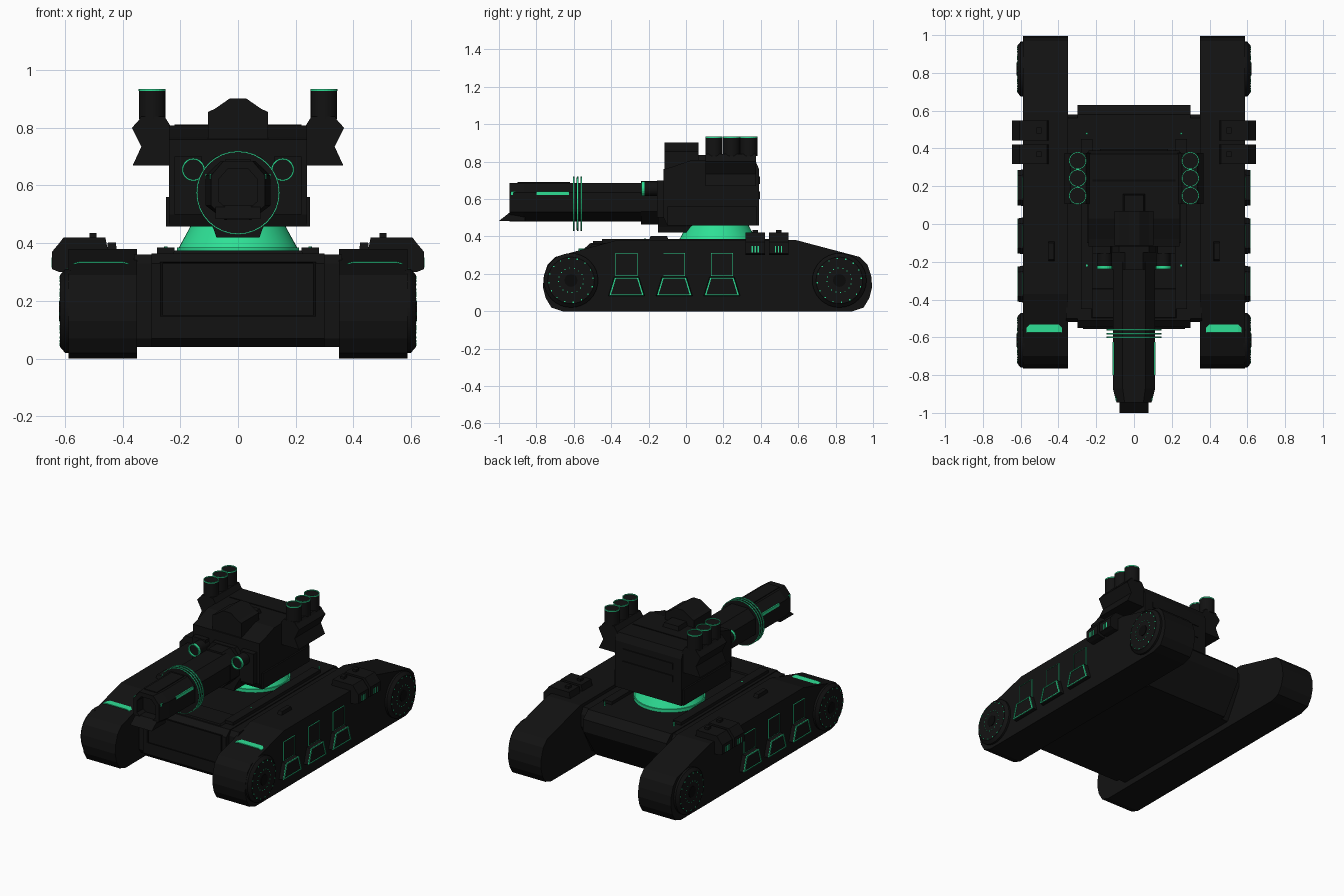
import bpy, bmesh, math
from mathutils import Vector

if "Cube" in bpy.data.objects:
    bpy.data.objects.remove(bpy.data.objects["Cube"])


def material(name, rgb):
    m = bpy.data.materials.new(name)
    m.diffuse_color = (*rgb, 1)
    m.use_nodes = True
    m.node_tree.nodes["Principled BSDF"].inputs["Base Color"].default_value = m.diffuse_color
    return m


BLACK = material("matte black", (0.006, 0.006, 0.006))
DARK = material("panel black", (0.003, 0.003, 0.003))
GREEN = material("glow green", (0.027, 0.74, 0.30))


def place(axis, a, b, t):
    return {'x': (t, a, b), 'y': (a, t, b), 'z': (a, b, t)}[axis]


def finish(name, bm, mat, mirror, smooth):
    bmesh.ops.recalc_face_normals(bm, faces=bm.faces)
    me = bpy.data.meshes.new(name)
    bm.to_mesh(me)
    bm.free()
    me.materials.append(mat)
    ob = bpy.data.objects.new(name, me)
    bpy.context.collection.objects.link(ob)
    if mirror:
        ob.modifiers.new("mirror", 'MIRROR')
    if smooth:
        bpy.ops.object.select_all(action='DESELECT')
        ob.select_set(True)
        bpy.context.view_layer.objects.active = ob
        bpy.ops.object.shade_smooth_by_angle(angle=math.radians(35))
    return ob


def scaled(pts, s):
    cx = (min(p[0] for p in pts) + max(p[0] for p in pts)) / 2
    cy = (min(p[1] for p in pts) + max(p[1] for p in pts)) / 2
    return [(cx + (x - cx) * s, cy + (y - cy) * s) for x, y in pts]


def bridge(bm, a, b):
    for i in range(len(a)):
        j = (i + 1) % len(a)
        bm.faces.new((a[i], a[j], b[j], b[i]))


def loft(name, sections, axis, mat=BLACK, mirror=False, smooth=False):
    """Join (position, profile) sections with equal point counts, capped."""
    bm = bmesh.new()
    loops = [[bm.verts.new(place(axis, a, b, t)) for a, b in pts] for t, pts in sections]
    for a, b in zip(loops, loops[1:]):
        bridge(bm, a, b)
    bm.faces.new(loops[0])
    bm.faces.new(loops[-1])
    return finish(name, bm, mat, mirror, smooth)


def prism(name, pts, axis, lo, hi, mat=BLACK, mirror=False, end=1, smooth=False):
    return loft(name, [(lo, pts), (hi, scaled(pts, end))], axis, mat, mirror, smooth)


def frame(name, pts, inner, axis, lo, hi, mat=GREEN, mirror=False):
    """Flat outline: a profile with a smaller copy cut out."""
    bm = bmesh.new()
    L = [[bm.verts.new(place(axis, a, b, t)) for a, b in p]
         for t, p in ((lo, pts), (hi, pts), (hi, scaled(pts, inner)), (lo, scaled(pts, inner)))]
    for i in range(4):
        bridge(bm, L[i], L[(i + 1) % 4])
    return finish(name, bm, mat, mirror, False)


def ngon(cx, cy, r, n, turn=0.0):
    return [(cx + r * math.cos(turn + math.tau * i / n),
             cy + r * math.sin(turn + math.tau * i / n)) for i in range(n)]


def rect(x0, x1, y0, y1):
    return [(x0, y0), (x1, y0), (x1, y1), (x0, y1)]


def sym(half):
    """Complete a profile from its right half."""
    return half + [(-x, y) for x, y in reversed(half)]


# Track pods
track = [(-0.66, 0), (-0.72, 0.02), (-0.75, 0.07), (-0.765, 0.13), (-0.76, 0.19), (-0.74, 0.25),
         (-0.70, 0.29), (-0.37, 0.38), (0.59, 0.38), (0.93, 0.29), (0.97, 0.25), (0.99, 0.19),
         (0.995, 0.13), (0.98, 0.07), (0.95, 0.02), (0.89, 0)]
prism("track_pod", track, 'x', 0.35, 0.587, mirror=True)

# Wheel hubs with glowing dots
for y in (-0.615, 0.82):
    prism("wheel_rim", ngon(y, 0.165, 0.145, 32), 'x', 0.58, 0.60, mirror=True, smooth=True)
    prism("wheel_cap", ngon(y, 0.165, 0.145, 32), 'x', 0.60, 0.617, mirror=True, end=0.86, smooth=True)
    prism("hub_boss", ngon(y, 0.165, 0.035, 12), 'x', 0.61, 0.621, DARK, mirror=True)
    for n, r, h in ((16, 0.118, 0.005), (16, 0.066, 0.0035)):
        for cy, cz in ngon(y, 0.165, r, n, 0.1):
            prism("hub_light", ngon(cy, cz, h, 4, 0.785), 'x', 0.61, 0.6195, GREEN, mirror=True)

# Side armour: square hatch above a flared, glowing trapezoid
for y in (-0.318, -0.063, 0.192):
    prism("side_hatch", rect(y - 0.056, y + 0.056, 0.19, 0.31), 'x', 0.58, 0.592, mirror=True)
    frame("hatch_outline", rect(y - 0.058, y + 0.058, 0.188, 0.312), 0.965, 'x', 0.589, 0.594, mirror=True)
    trap = [(y - 0.093, 0.085), (y + 0.093, 0.085), (y + 0.064, 0.18), (y - 0.064, 0.18)]
    prism("side_skirt", scaled(trap, 1.06), 'x', 0.58, 0.614, mirror=True, end=0.94)
    frame("skirt_outline", trap, 0.89, 'x', 0.613, 0.618, mirror=True)

# Equipment boxes clamped over the track edges
clamp = [(0.45, 0.37), (0.46, 0.42), (0.605, 0.42), (0.62, 0.40), (0.645, 0.37),
         (0.645, 0.31), (0.62, 0.30), (0.58, 0.30), (0.58, 0.37)]
for y in (0.37, 0.495):
    prism("track_clamp", clamp, 'y', y - 0.052, y + 0.052, mirror=True)
    prism("clamp_knob", rect(0.49, 0.515, y - 0.015, y + 0.015), 'z', 0.41, 0.435, mirror=True)
    for d in (-0.016, 0, 0.016):
        prism("clamp_light", rect(y + d - 0.003, y + d + 0.003, 0.315, 0.35), 'x', 0.64, 0.647, GREEN, mirror=True)
prism("track_top_block", rect(0.42, 0.455, -0.20, -0.09), 'z', 0.37, 0.402, mirror=True, end=0.8)

# Glowing line on each sloping front fender
prism("fender_line", [(0.38, 0.326), (0.40, 0.331), (0.55, 0.331), (0.57, 0.326),
                      (0.57, 0.331), (0.55, 0.336), (0.40, 0.336), (0.38, 0.331)],
      'y', -0.575, -0.53, GREEN, mirror=True)

# Hull between the tracks
hull = [(-0.52, 0.04), (-0.55, 0.07), (-0.55, 0.33), (-0.51, 0.365), (0.58, 0.365),
        (0.63, 0.32), (0.63, 0.24), (0.50, 0.04)]
prism("hull", hull, 'x', -0.30, 0.30)
prism("hull_shoulder", [(-0.50, 0.04), (-0.52, 0.07), (-0.52, 0.33), (-0.50, 0.36), (0.56, 0.36),
                        (0.58, 0.32), (0.58, 0.24), (0.47, 0.04)], 'x', 0.28, 0.36, mirror=True)
frame("hull_front_frame", rect(-0.27, 0.27, 0.145, 0.335), 0.96, 'y', -0.556, -0.545, DARK)
prism("hull_front_deck", rect(-0.23, 0.23, -0.50, -0.34), 'z', 0.36, 0.375, end=0.95)
prism("hull_side_rail", rect(0.22, 0.28, -0.45, 0.45), 'z', 0.36, 0.385, mirror=True)
for y in (-0.22, 0.48):
    prism("deck_light", ngon(0.25, y, 0.006, 6), 'z', 0.36, 0.388, GREEN, mirror=True)

# Turret ring
prism("turret_ring", ngon(0, 0.17, 0.212, 48), 'z', 0.36, 0.385, GREEN, smooth=True)
prism("turret_ring_cone", ngon(0, 0.17, 0.205, 48), 'z', 0.385, 0.46, GREEN, end=0.80, smooth=True)

# Turret body
body = [(-0.10, 0.458), (0.39, 0.458), (0.39, 0.76), (0.37, 0.808), (0.03, 0.808),
        (-0.08, 0.77), (-0.12, 0.76), (-0.12, 0.50)]
prism("turret_body", body, 'x', -0.24, 0.24)
prism("turret_skirt", rect(-0.25, 0.25, -0.10, 0.38), 'z', 0.458, 0.56)
for z in (0.60, 0.68):
    prism("turret_rear_rib", rect(-0.18, 0.18, z, z + 0.04), 'y', 0.38, 0.396)
prism("roof_line", rect(-0.22, 0.22, 0.225, 0.235), 'z', 0.80, 0.811, DARK)

# Gun mantlet, roof sight block and cheeks
mantlet = sym([(0.075, 0.42), (0.085, 0.45), (0.125, 0.52), (0.125, 0.64), (0.08, 0.70)])
prism("gun_mantlet", mantlet, 'y', -0.15, 0.07)
prism("gun_collar", ngon(0, 0.58, 0.125, 8, math.pi / 8), 'y', -0.24, -0.14)
sight = sym([(0.104, 0.68), (0.104, 0.855), (0.08, 0.866), (0.028, 0.902)])
prism("roof_sight", sight, 'y', -0.115, 0.068)
prism("sight_tail", rect(-0.06, 0.06, 0.06, 0.16), 'z', 0.80, 0.835, end=0.85)
prism("turret_cheek", rect(0.125, 0.22, 0.50, 0.70), 'y', -0.155, -0.10, mirror=True)

# Headlamps either side of the gun
lamp = ngon(0.155, 0.655, 0.038, 20)
prism("headlamp", lamp, 'y', -0.225, -0.10, mirror=True, smooth=True)
frame("headlamp_ring", scaled(lamp, 1.05), 0.86, 'y', -0.238, -0.222, mirror=True)

# Cannon: octagonal barrel with a tapered muzzle and hollow bore
octo = sym([(0.045, 0.48), (0.112, 0.53), (0.112, 0.635), (0.06, 0.685)])


def narrow(s):
    return [(x * s, z) for x, z in octo]


loft("cannon_barrel", [(-0.20, octo), (-0.87, octo), (-0.945, narrow(0.83)),
                       (-0.945, [(x * 0.6, 0.585 + (z - 0.585) * 0.72) for x, z in octo]),
                       (-0.88, [(x * 0.6, 0.585 + (z - 0.585) * 0.72) for x, z in octo])], 'y')
prism("muzzle_lip", [(-0.86, 0.483), (-1.0, 0.483), (-0.94, 0.53), (-0.86, 0.53)], 'x', -0.078, 0.078)
prism("barrel_top_rail", rect(-0.045, 0.045, -0.90, -0.62), 'z', 0.67, 0.69)
for y0, y1 in ((-0.80, -0.625), (-0.935, -0.89)):
    w = 0.112 if y0 > -0.85 else 0.095
    prism("barrel_stripe", rect(y0, y1, 0.622, 0.640), 'x', w - 0.006, w + 0.003, GREEN, mirror=True)
for y in (-0.56, -0.58, -0.60):
    ring = ngon(0, 0.575, 0.145, 32)
    frame("barrel_ring", ring, 0.97, 'y', y - 0.004, y + 0.004)
    prism("barrel_disc", scaled(ring, 0.975), 'y', y - 0.0042, y + 0.0042)

# Launcher pods: bracket plus three tubes per side
bracket = [(0.23, 0.67), (0.365, 0.67), (0.335, 0.735), (0.368, 0.80), (0.345, 0.825),
           (0.335, 0.84), (0.255, 0.84), (0.23, 0.80)]
prism("launcher_bracket", bracket, 'y', 0.105, 0.375, mirror=True)
for y in (0.15, 0.243, 0.335):
    tube = ngon(0.298, y, 0.046, 24)
    prism("launcher_tube", tube, 'z', 0.83, 0.929, mirror=True, smooth=True)
    frame("launcher_rim", scaled(tube, 1.01), 0.91, 'z', 0.927, 0.934, mirror=True)
